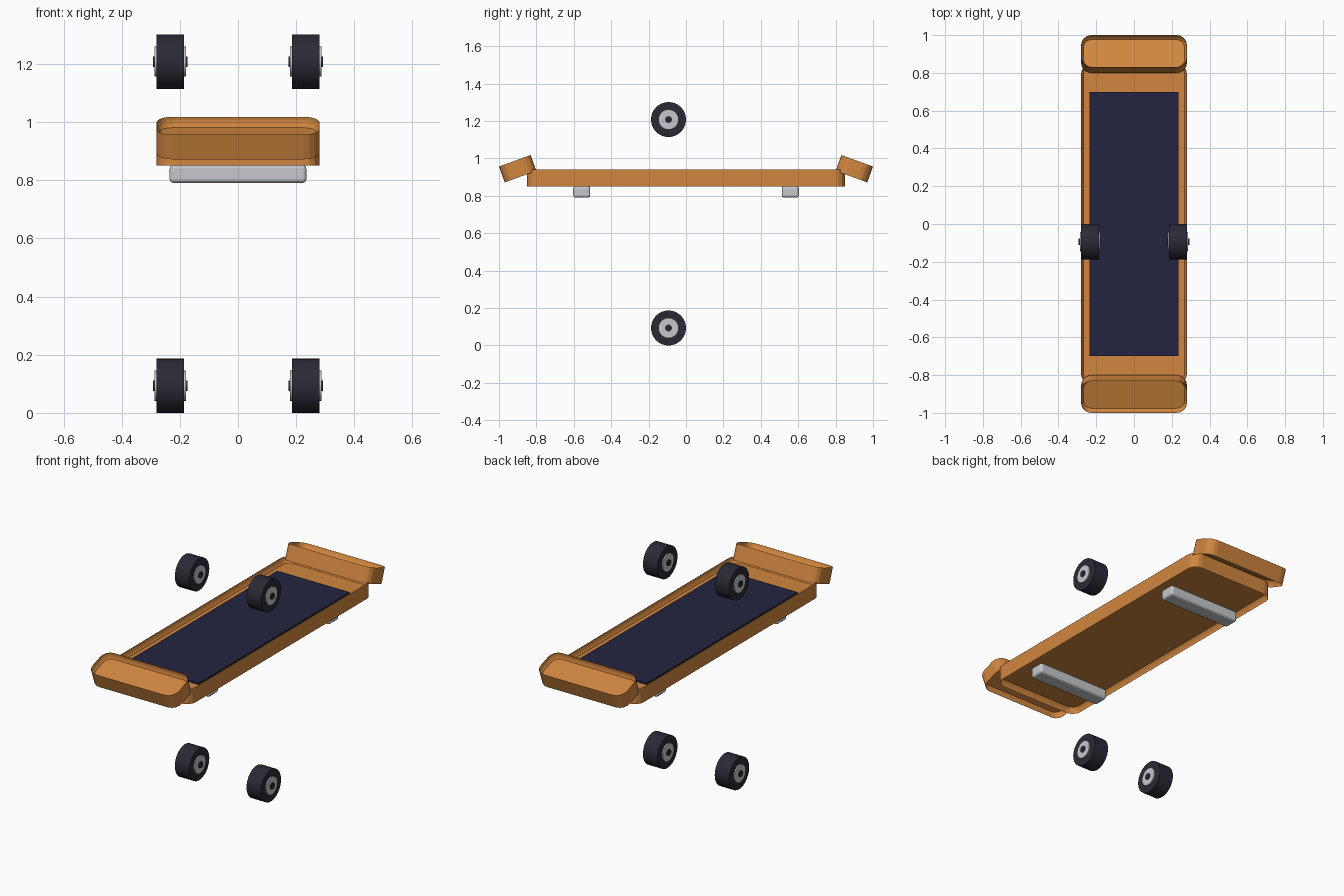
import bpy, bmesh, math
from mathutils import Matrix

cube = bpy.data.objects.get("Cube")
if cube:
    bpy.data.objects.remove(cube, do_unlink=True)


def material(name, rgb, rough=0.6):
    m = bpy.data.materials.new(name)
    m.use_nodes = True
    m.diffuse_color = (*rgb, 1)
    node = m.node_tree.nodes["Principled BSDF"]
    node.inputs["Base Color"].default_value = (*rgb, 1)
    node.inputs["Roughness"].default_value = rough
    return m


WOOD = material("orange wood", (0.64, 0.24, 0.05))
GRIP = material("navy grip", (0.017, 0.017, 0.053))
METAL = material("light metal", (0.56, 0.575, 0.60))
RUBBER = material("dark rubber", (0.023, 0.023, 0.036))


def add_object(name, bm, mat, location, tilt=0):
    bmesh.ops.recalc_face_normals(bm, faces=bm.faces[:])
    mesh = bpy.data.meshes.new(name)
    bm.to_mesh(mesh)
    bm.free()
    mesh.materials.append(mat)
    ob = bpy.data.objects.new(name, mesh)
    ob.location = location
    ob.rotation_euler.x = tilt
    bpy.context.collection.objects.link(ob)
    return ob


def rounded_ring(bm, hx, hy, radius, z, steps=4):
    """One rounded-rectangle loop of vertices."""
    ring = []
    for quarter, (sx, sy) in enumerate([(1, 1), (-1, 1), (-1, -1), (1, -1)]):
        for i in range(steps + 1):
            a = (quarter + i / steps) * math.pi / 2
            ring.append(bm.verts.new((sx * (hx - radius) + radius * math.cos(a),
                                      sy * (hy - radius) + radius * math.sin(a), z)))
    return ring


def tray(name, hx, hy, location, tilt=0):
    """Rounded slab with a shallow curved recess above and below."""
    radius, half, floor = 0.055, 0.045, 0.01
    # inset and height from the recess floor up to the knife-edge rim
    profile = []
    for t in (0, 0.33, 0.66, 1):
        z = floor + t * (half - floor)
        profile.append((radius - math.sqrt(radius ** 2 - (half - z) ** 2), z))
    profile += [(inset, -z) for inset, z in reversed(profile)]
    bm = bmesh.new()
    rings = [rounded_ring(bm, hx - i, hy - i, radius - i, z) for i, z in profile]
    for a, b in zip(rings, rings[1:]):
        for k in range(len(a)):
            n = (k + 1) % len(a)
            bm.faces.new((a[k], b[k], b[n], a[n]))
    bm.faces.new(rings[0])
    bm.faces.new(rings[-1])
    return add_object(name, bm, WOOD, location, tilt)


def box(name, size, location, mat, bevel=0):
    bm = bmesh.new()
    bmesh.ops.create_cube(bm, size=1, matrix=Matrix.Diagonal((*size, 1)))
    if bevel:
        bmesh.ops.bevel(bm, geom=bm.edges[:], offset=bevel, segments=3,
                        profile=0.5, affect='EDGES')
    return add_object(name, bm, mat, location)


def disc(name, radius, width, location, mat):
    """Cylinder lying along x."""
    bm = bmesh.new()
    bmesh.ops.create_cone(bm, cap_ends=True, segments=32, radius1=radius,
                          radius2=radius, depth=width,
                          matrix=Matrix.Rotation(math.pi / 2, 4, 'Y'))
    ob = add_object(name, bm, mat, location)
    for p in ob.data.polygons:
        p.use_smooth = len(p.vertices) == 4
    for e in ob.data.edges:
        a, b = (ob.data.vertices[v].co.x for v in e.vertices)
        e.use_edge_sharp = abs(a - b) < 1e-5
    return ob


# Deck and grip sheet
tray("deck", 0.28, 0.85, (0, 0, 0.895))
box("grip_sheet", (0.47, 1.4, 0.012), (0, 0, 0.908), GRIP)

# Tilted ends and truck bars, front and back
for side, s in (("front", -1), ("back", 1)):
    tray(side + "_end", 0.28, 0.09, (0, s * 0.9, 0.945), -s * math.radians(20))
    box(side + "_truck", (0.47, 0.091, 0.064), (0, s * 0.558, 0.822), METAL, 0.014)

# Wheels: tyre, hub and axle cap
for level, z in (("lower", 0.0935), ("upper", 1.208)):
    for side, s in (("right", -1), ("left", 1)):
        at = (s * 0.233, -0.0935, z)
        label = level + "_" + side
        disc(label + "_tyre", 0.0935, 0.093, at, RUBBER)
        disc(label + "_hub", 0.052, 0.107, at, METAL)
        disc(label + "_axle", 0.018, 0.119, at, RUBBER)
